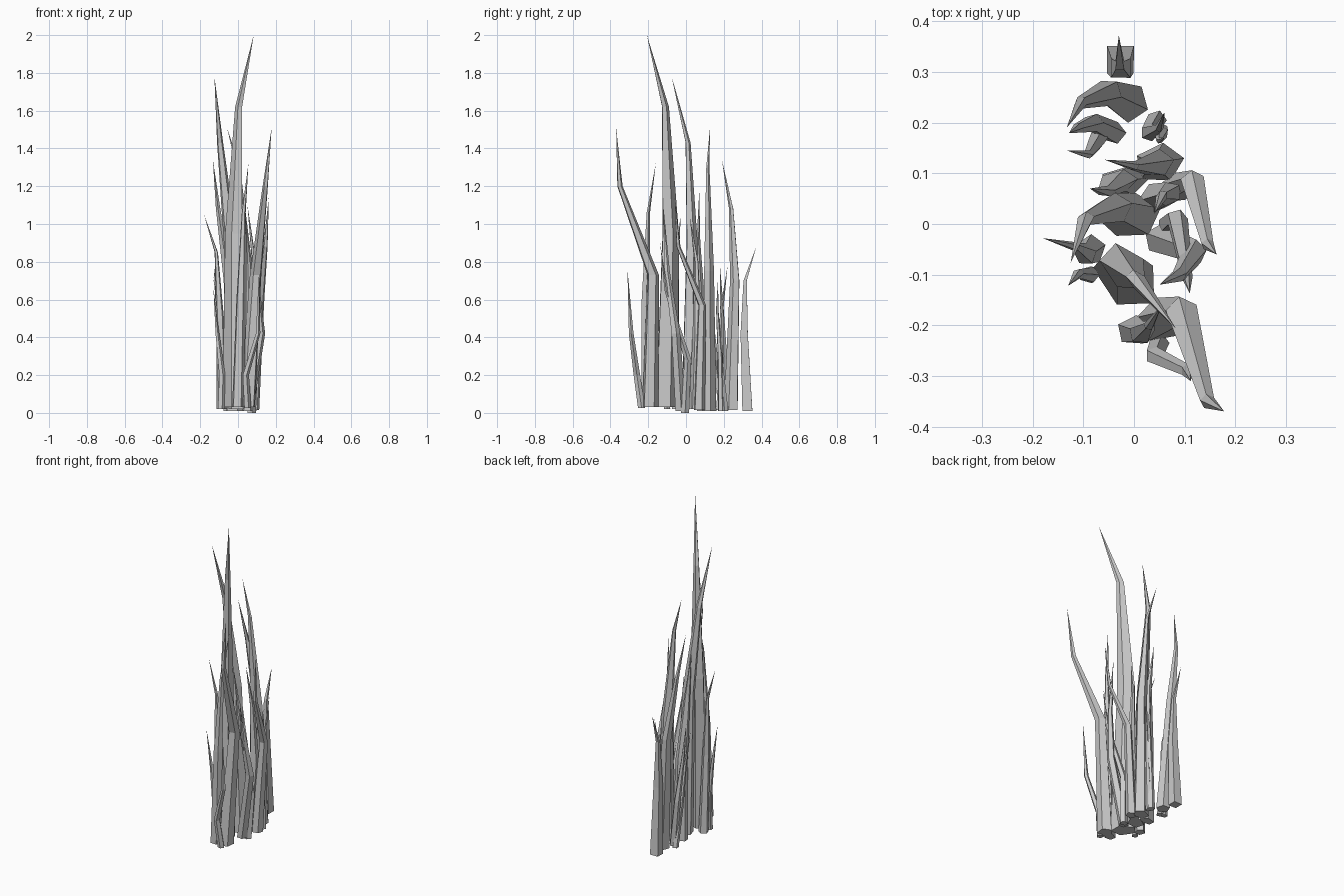
import bpy, bmesh, math
from mathutils import Vector


def blade(name, path, width, depth, turn=0.0, sides=5):
    """Closed tapering stalk: rings along the path, meeting at a pointed tip."""
    bm = bmesh.new()
    z0, z1 = path[0][2], path[-1][2]
    rings = []
    for p in path[:-1]:
        t = (p[2] - z0) / (z1 - z0)
        s = 0.5 * (1 - t ** 1.7)
        ring = []
        for i in range(sides):
            a = 2 * math.pi * i / sides
            x, y = math.cos(a) * width * s, math.sin(a) * depth * s
            ring.append(bm.verts.new(Vector(p) + Vector((
                x * math.cos(turn) - y * math.sin(turn),
                x * math.sin(turn) + y * math.cos(turn), 0))))
        rings.append(ring)
    tip = bm.verts.new(path[-1])
    bm.faces.new(rings[0][::-1])
    for i in range(sides):
        j = (i + 1) % sides
        for lo, hi in zip(rings, rings[1:]):
            bm.faces.new((lo[i], lo[j], hi[j], hi[i]))
        bm.faces.new((rings[-1][i], rings[-1][j], tip))
    bmesh.ops.recalc_face_normals(bm, faces=bm.faces)
    mesh = bpy.data.meshes.new(name)
    bm.to_mesh(mesh)
    bm.free()
    bpy.context.collection.objects.link(bpy.data.objects.new(name, mesh))


# Tall blades
blade("tallest_blade", [(-.015, -.105, .03), (-.02, -.085, .95), (.005, -.11, 1.62), (.083, -.207, 2)], .15, .11, -.75)
blade("tall_left_blade", [(0, .015, .02), (-.04, .03, .9), (-.095, .01, 1.43), (-.125, -.076, 1.78)], .11, .09, .3)
blade("front_right_blade", [(.05, -.19, .03), (.095, -.175, .73), (.145, -.35, 1.2), (.178, -.37, 1.51)], .09, .09, .5)
blade("centre_right_blade", [(.05, .12, .01), (.045, .12, .75), (0, .115, 1.3), (-.058, .127, 1.51)], .1, .08, .2)
blade("rear_left_blade", [(-.01, .24, .015), (-.05, .26, .7), (-.105, .24, 1.08), (-.133, .19, 1.34)], .08, .08, .9)
blade("front_blade", [(0, -.21, .03), (.015, -.215, .6), (.03, -.2, 1.06), (.055, -.16, 1.32)], .07, .06, .2)

# Middle blades
blade("centre_blade", [(-.02, .085, .01), (-.03, .085, .5), (-.055, .065, .9), (-.087, .07, 1.17)], .1, .06, .1)
blade("right_bent_blade", [(.08, .07, .015), (.115, .085, .57), (.145, -.04, .88), (.163, -.06, 1.14)], .07, .06, .4)
blade("left_blade", [(-.085, -.05, .02), (-.095, -.06, .5), (-.115, -.045, .85), (-.18, -.028, 1.05)], .06, .06, .3)
blade("inner_right_blade", [(.04, .05, .02), (.07, .06, .45), (.055, .055, .8), (.04, .02, 1.04)], .07, .06, .7)
blade("crossing_blade", [(.05, -.03, .01), (.12, -.055, .42), (.09, -.1, .75), (.05, -.12, 1.1)], .06, .06, .2)
blade("rear_blade", [(-.027, .325, .01), (-.026, .308, .42), (-.028, .313, .7), (-.03, .372, .88)], .075, .075, .78, 4)

# Short outer blades
blade("short_front_blade", [(.05, -.235, .025), (.04, -.26, .2), (.105, -.29, .42), (.112, -.31, .76)], .04, .04)
blade("short_right_blade", [(.07, -.005, 0), (.085, .01, .28), (.105, -.105, .65), (.11, -.137, .9)], .05, .045)
blade("short_left_blade", [(-.09, -.1, .02), (-.085, -.1, .2), (-.11, -.098, .42), (-.13, -.122, .66)], .04, .035)
blade("short_rear_right_blade", [(.045, .205, .01), (.03, .18, .25), (.05, .19, .55), (.06, .22, .78)], .04, .04)
blade("short_rear_inner_blade", [(.05, .185, .01), (.055, .18, .3), (.05, .165, .55), (.06, .17, .72)], .035, .035, .5)
blade("short_rear_left_blade", [(-.04, .18, .015), (-.08, .2, .3), (-.11, .19, .55), (-.128, .18, .78)], .05, .045)
blade("short_side_blade", [(-.06, .19, .01), (-.075, .16, .25), (-.09, .137, .5), (-.132, .145, .72)], .04, .035)
